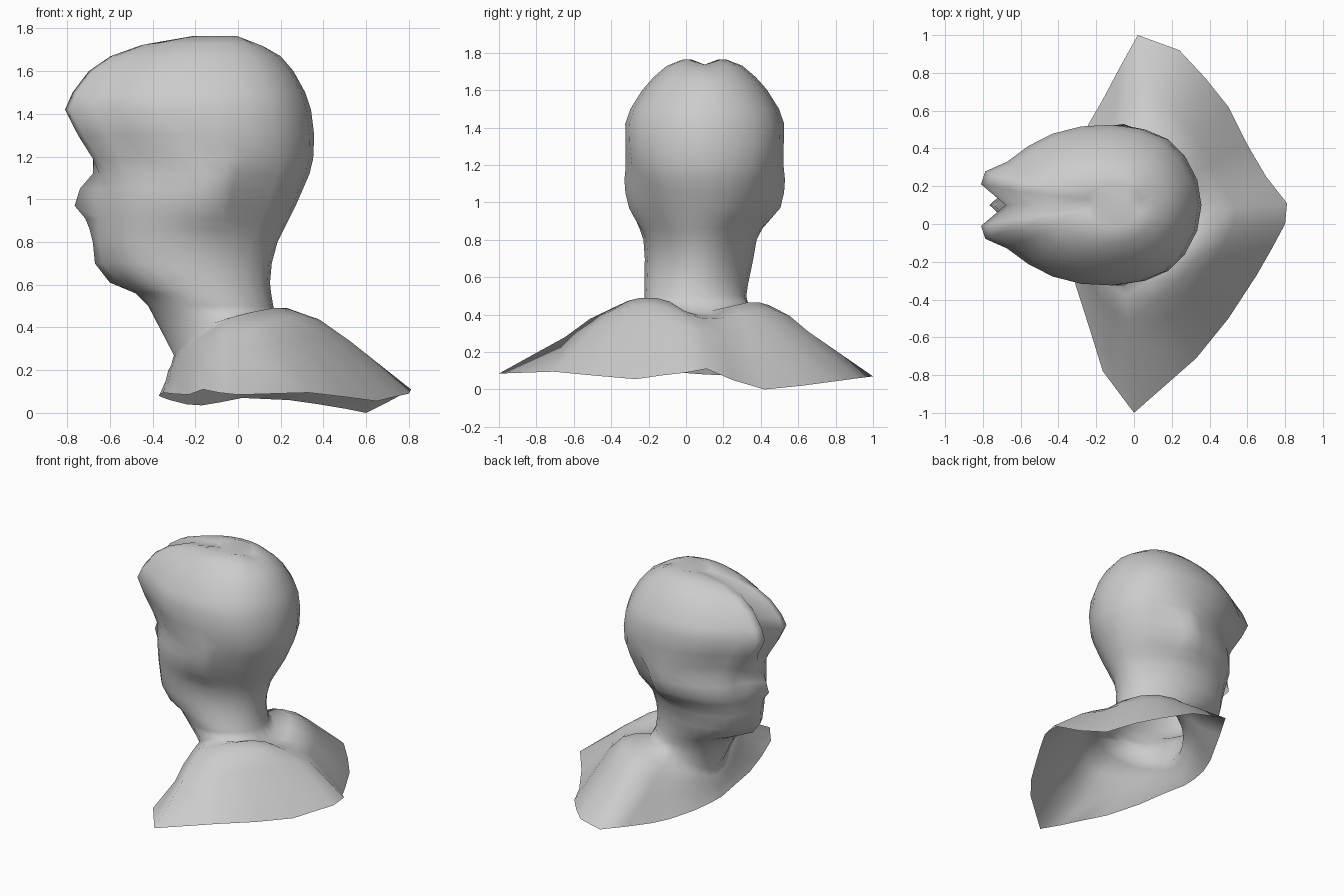
import bpy, bmesh, math
from mathutils import Vector

CY = 0.1   # the head's own mirror line, it looks toward -x

# Normalised half section (length, width) of the egg-shaped skull, front to back
EGG = [(0, 0), (0, .26), (.02, .42), (.12, .54), (.22, .74), (.33, .89), (.46, .98),
       (.6, 1), (.73, .95), (.84, .83), (.92, .62), (.98, .32), (1, 0)]
ELL = [((1 - math.cos(math.pi * i / 12)) / 2, math.sin(math.pi * i / 12)) for i in range(13)]
# Columns that swell into a shallow ear with a step behind it
EAR = {5: (.42, .99), 6: (.51, 1.03), 7: (.61, 1.06), 8: (.66, .95)}
N = 24


def mirror_index(i):
    return i if i <= 12 else N - i


def section(z, xc, xl, xb, w, egg, cy=CY, ear=0):
    """Ring: centre-front x, lobe-front x, back x, half width, egg/ellipse blend."""
    pts = []
    for i in range(N):
        k = mirror_index(i)
        u = EGG[k][0] * egg + ELL[k][0] * (1 - egg)
        v = EGG[k][1] * egg + ELL[k][1] * (1 - egg)
        if ear and k in EAR:
            u += (EAR[k][0] - u) * ear
            v += (EAR[k][1] - v) * ear
        x = xc if k == 0 else xl + (xb - xl) * u
        pts.append(Vector((x, cy + (v if i <= 12 else -v) * w, z)))
    return pts


def loft(name, rings):
    bm = bmesh.new()
    rows = [[bm.verts.new(p) for p in r] for r in rings]
    for a, b in zip(rows, rows[1:]):
        for i in range(N):
            j = (i + 1) % N
            bm.faces.new((a[i], b[i], b[j], a[j]))
    bmesh.ops.remove_doubles(bm, verts=bm.verts, dist=0.0005)
    bmesh.ops.recalc_face_normals(bm, faces=bm.faces)
    me = bpy.data.meshes.new(name)
    bm.to_mesh(me)
    bm.free()
    me.shade_smooth()
    ob = bpy.data.objects.new(name, me)
    bpy.context.collection.objects.link(ob)
    return ob


# Cloth rim, running from the front round the +y side to the back and home
RIM = [(-.37, .1, .08), (-.36, .22, .075), (-.32, .36, .06), (-.24, .53, .04),
       (-.17, .65, .035), (-.08, .82, .05), (.02, 1, .07), (.24, .92, .06),
       (.38, .77, .04), (.5, .62, .02), (.6, .42, 0), (.7, .25, .05),
       (.81, .11, .11), (.8, 0, .09), (.73, -.13, .075), (.65, -.27, .055),
       (.5, -.5, .075), (.33, -.71, .095), (0, -1, .085), (-.09, -.88, .095),
       (-.165, -.78, .11), (-.23, -.57, .085), (-.31, -.32, .09), (-.35, -.1, .095)]
# Heights of the neck base, shoulder crest and slope, front to back
BASE_Z = [.27, .28, .31, .35, .385, .42, .445, .45, .45, .44, .43, .42, .41]
CREST_Z = [.22, .23, .27, .31, .355, .395, .445, .475, .49, .49, .47, .42, .395]
SLOPE_Z = [.15, .15, .16, .18, .21, .24, .28, .335, .355, .36, .355, .335, .32]
MID_Z = [(a + b) / 2 + (.015 if i < 8 else .025)
         for i, (a, b) in enumerate(zip(CREST_Z, SLOPE_Z))]

base = section(0, -.30, -.30, .2, .275, 0, .06)
for i, p in enumerate(base):
    p.z = BASE_Z[mirror_index(i)]


def shoulder(t, heights):
    ring = []
    for i in range(N):
        p = base[i].lerp(Vector(RIM[i]), t)
        p.z = heights[mirror_index(i)] - (.025 if 3 < i < 12 else 0)
        ring.append(p)
    return ring


# Head, neck and shoulder cloth in one open skin
HEAD = [
    (.50, -.42, -.415, .165, .272, -.1, .05),
    (.56, -.48, -.47, .155, .275, -.2, .055),
    (.61, -.60, -.575, .15, .28, -.3, .06),
    (.70, -.67, -.655, .158, .288, -.4, .07),
    (.80, -.68, -.672, .185, .30, -.4, .075),
    (.86, -.695, -.675, .215, .325, -.3, .08, .2),
    (.91, -.715, -.675, .24, .352, -.2, .09, .7),
    (.97, -.765, -.675, .27, .385, -.1, CY, .9),
    (1.05, -.74, -.665, .305, .40, .1, CY, 1),
    (1.12, -.68, -.66, .335, .405, .4, CY, 1),
    (1.19, -.675, -.685, .352, .415, .7, CY, .4),
    (1.30, -.675, -.75, .357, .423, .95),
    (1.42, -.68, -.81, .342, .425, 1),
    (1.50, -.65, -.775, .315, .397, 1),
    (1.60, -.60, -.70, .26, .335, .95),
    (1.67, -.53, -.60, .20, .275, .8),
    (1.73, -.42, -.46, .12, .205, .6),
    (1.765, -.27, -.25, .04, .115, .4),
    (1.737, -.22, -.22, 0, 0, .4),
]
rings = [[Vector(p) for p in RIM], shoulder(.55, SLOPE_Z), shoulder(.38, MID_Z),
         shoulder(.2, CREST_Z), base]
rings += [section(*h) for h in HEAD]
# Shallow parting along the crown
for ring, dip in ((rings[-2], .028), (rings[-3], .014)):
    for i in range(N):
        k = min(mirror_index(i), 12 - mirror_index(i))
        ring[i].z -= dip * max(0, 1 - k * .33)
loft("bust", rings)
